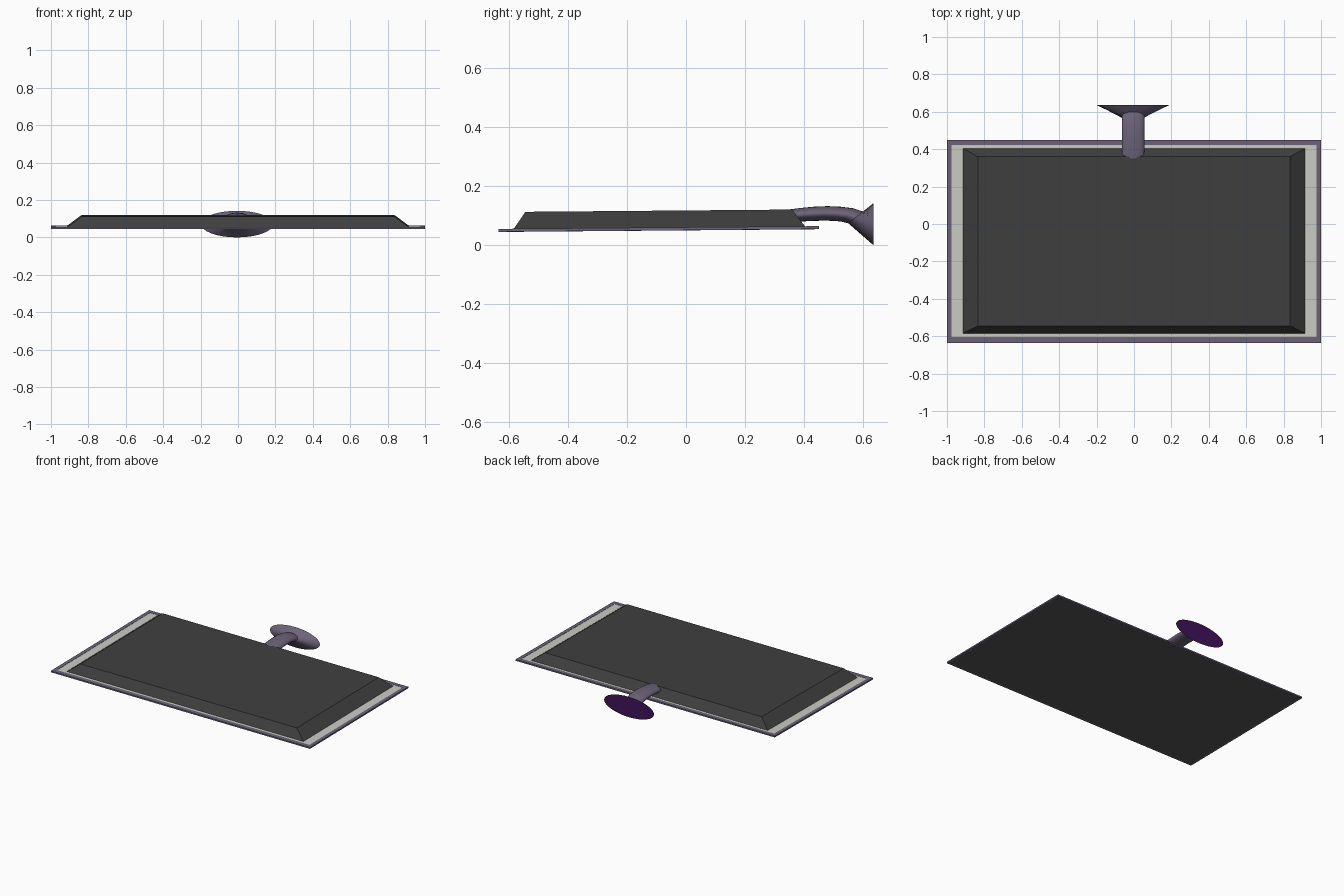
import bpy, math
from math import cos, sin, pi

if "Cube" in bpy.data.objects:
    bpy.data.objects.remove(bpy.data.objects["Cube"])


def material(name, rgb):
    m = bpy.data.materials.new(name)
    m.diffuse_color = (*rgb, 1)
    m.use_nodes = True
    m.node_tree.nodes["Principled BSDF"].inputs["Base Color"].default_value = m.diffuse_color
    return m


CHARCOAL = material("charcoal", (0.05, 0.05, 0.05))
SCREEN = material("screen_grey", (0.09, 0.09, 0.09))
LIGHT = material("light_panel", (0.6, 0.6, 0.56))
METAL = material("violet_grey", (0.15, 0.125, 0.19))
PURPLE = material("purple", (0.05, 0.006, 0.1))


def tilt(y):
    # the whole display leans very slightly
    return 0.0085 * (y + 0.635)


def build(name, verts, faces, mat):
    me = bpy.data.meshes.new(name)
    me.from_pydata(verts, [], faces)
    me.materials.append(mat)
    me.update()
    ob = bpy.data.objects.new(name, me)
    bpy.context.collection.objects.link(ob)
    return ob


def rect(hx, y0, y1, z):
    return [(x, y, z + tilt(y)) for x, y in
            ((-hx, y0), (hx, y0), (hx, y1), (-hx, y1))]


def bands(n, rings, closed=False):
    # quads joining successive rings of n points
    last = rings if closed else rings - 1
    return [(r * n + i, r * n + (i + 1) % n,
             (r + 1) % rings * n + (i + 1) % n, (r + 1) % rings * n + i)
            for r in range(last) for i in range(n)]


def slab(name, low, high, mat):
    return build(name, rect(*low) + rect(*high),
                 bands(4, 2) + [(3, 2, 1, 0), (4, 5, 6, 7)], mat)


# rim around the display
outer, inner = (1.0, -0.635, 0.45), (0.975, -0.605, 0.422)
build("display_frame",
      rect(*outer, 0.045) + rect(*outer, 0.055) + rect(*inner, 0.055) + rect(*inner, 0.045),
      bands(4, 4, True), METAL)

# screen underneath, light panel on the back, bevelled housing
slab("screen", (0.985, -0.62, 0.435, 0.0445), (0.985, -0.62, 0.435, 0.047), SCREEN)
slab("back_panel", (0.975, -0.605, 0.422, 0.048), (0.975, -0.605, 0.422, 0.0535), LIGHT)
slab("rear_housing", (0.915, -0.585, 0.405, 0.0525), (0.835, -0.545, 0.36, 0.112), CHARCOAL)

# curved arm flaring into an oval wall mount: bottom y,z / top y,z / half width
N, CX = 32, -0.005
sections = [
    (0.35, 0.077, 0.35, 0.121, 0.058),
    (0.39, 0.080, 0.39, 0.126, 0.060),
    (0.43, 0.082, 0.432, 0.130, 0.060),
    (0.47, 0.083, 0.48, 0.132, 0.060),
    (0.505, 0.082, 0.525, 0.130, 0.060),
    (0.53, 0.079, 0.565, 0.125, 0.060),
    (0.55, 0.074, 0.60, 0.114, 0.060),
    (0.635, 0.0, 0.635, 0.142, 0.193),
]
verts = []
for yb, zb, yt, zt, w in sections:
    for i in range(N):
        a = 2 * pi * i / N
        t = (1 + sin(a)) / 2
        verts.append((CX + w * cos(a), yb + (yt - yb) * t, zb + (zt - zb) * t))
arm = build("mount_arm", verts,
            [f[::-1] for f in bands(N, len(sections))] + [tuple(range(N))], METAL)
# flat wall plate closing the flare
build("wall_plate", verts[-N:], [tuple(range(N))[::-1]], PURPLE)

bpy.context.view_layer.objects.active = arm
arm.select_set(True)
bpy.ops.object.shade_smooth_by_angle(angle=math.radians(30))
